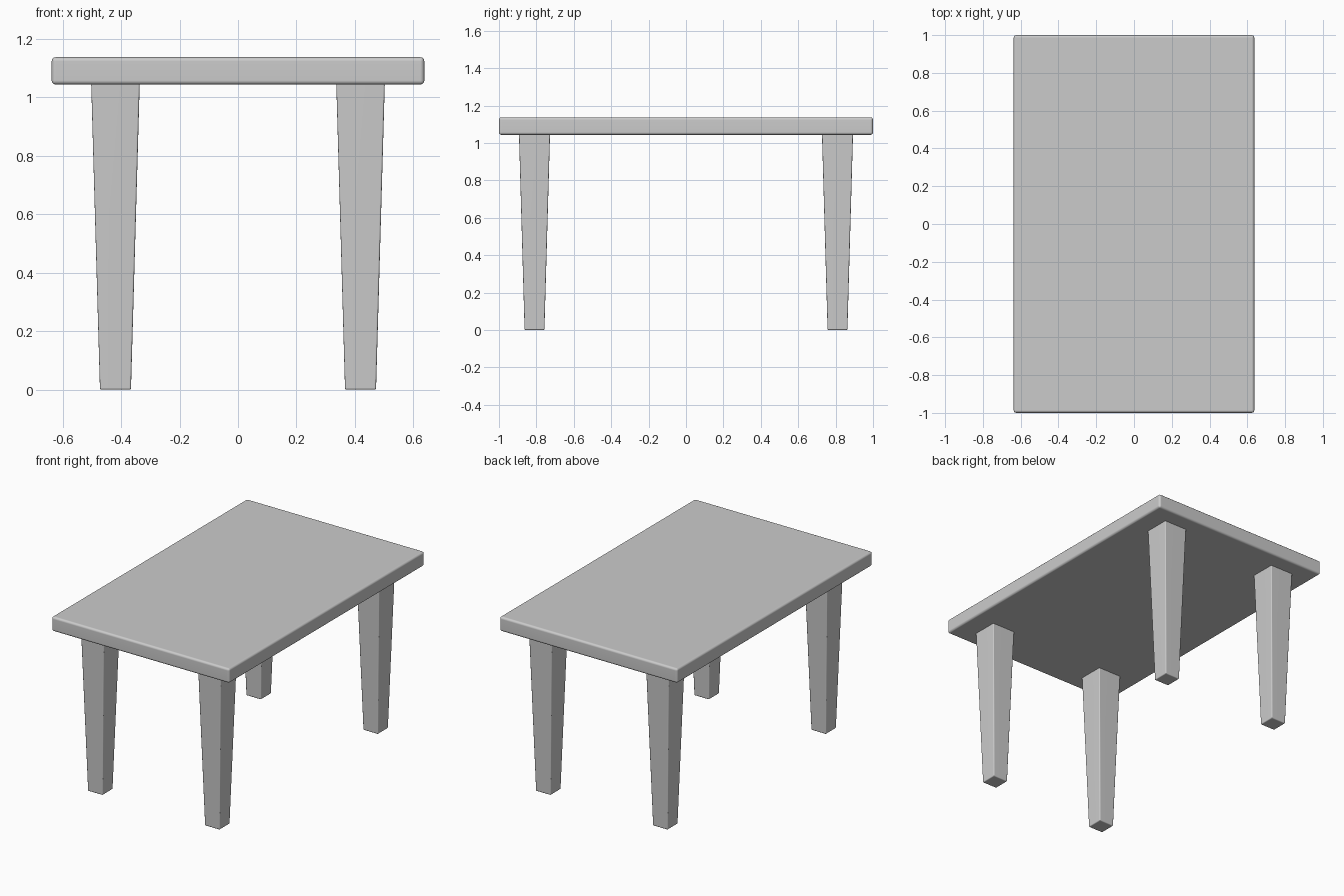
import bpy, bmesh

if "Cube" in bpy.data.objects:
    bpy.data.objects.remove(bpy.data.objects["Cube"])

TOP_Z, UNDER_Z = 1.137, 1.043


def block(name, center, half_bottom, half_top, z0, z1, bevel):
    """Rounded box whose bottom and top can differ in size."""
    bm = bmesh.new()
    bmesh.ops.create_cube(bm, size=2)
    for v in bm.verts:
        hx, hy = half_top if v.co.z > 0 else half_bottom
        v.co = (v.co.x * hx, v.co.y * hy, z1 if v.co.z > 0 else z0)
    mesh = bpy.data.meshes.new(name)
    bm.to_mesh(mesh)
    bm.free()
    obj = bpy.data.objects.new(name, mesh)
    obj.location = (center[0], center[1], 0)
    bpy.context.collection.objects.link(obj)
    # Softened edges
    mod = obj.modifiers.new("rounded_edges", 'BEVEL')
    mod.width = bevel
    mod.segments = 3
    mod.limit_method = 'ANGLE'
    for p in mesh.polygons:
        p.use_smooth = True
    wn = obj.modifiers.new("flat_face_shading", 'WEIGHTED_NORMAL')
    wn.keep_sharp = True
    return obj


# Table top
block("table_top", (0, 0), (0.637, 1.0), (0.637, 1.0), UNDER_Z, TOP_Z, 0.014)

# Four tapered legs, tops flush with the underside
for y_name, sy in (("front", -1), ("back", 1)):
    for x_name, sx in (("left", -1), ("right", 1)):
        block(f"{y_name}_{x_name}_leg", (sx * 0.419, sy * 0.81),
              (0.053, 0.053), (0.083, 0.083), 0.0, UNDER_Z + 0.005, 0.006)
